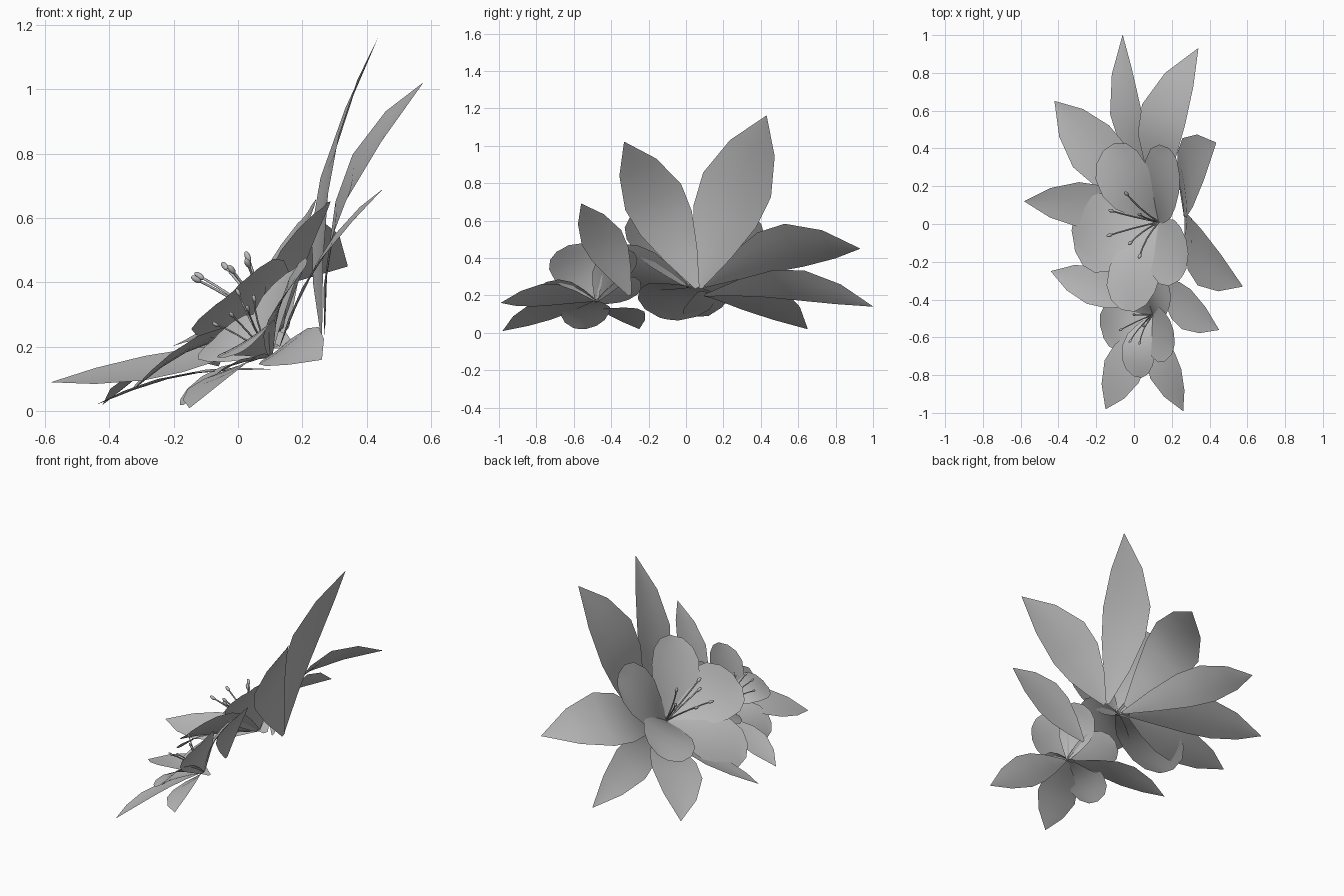
import bpy, bmesh, math
from mathutils import Vector

cube = bpy.data.objects.get("Cube")
if cube:
    bpy.data.objects.remove(cube, do_unlink=True)

mat = bpy.data.materials.new("plain_grey")
mat.use_nodes = True
GREY = (0.5, 0.5, 0.5, 1)
mat.diffuse_color = GREY
mat.node_tree.nodes["Principled BSDF"].inputs["Base Color"].default_value = GREY

# Outlines: (distance along the blade, share of full width)
LEAF = [(0, .08), (.2, .56), (.4, .92), (.58, 1), (.8, .66), (1, .01)]
PETAL = [(0, .1), (.18, .5), (.38, .87), (.58, 1), (.78, .94), (.92, .68), (1, .26)]


def finish(obj):
    obj.data.materials.append(mat)
    return obj


def smooth(mesh):
    for poly in mesh.polygons:
        poly.use_smooth = True


def blade(name, base, tip, facing, width, arch, cup, outline, cols=4):
    """Thin curved blade from base to tip; arch bows it, cup lifts its edges."""
    base, tip = Vector(base), Vector(tip)
    along = (tip - base).normalized()
    side = Vector(facing).cross(along).normalized()
    normal = along.cross(side)
    bm = bmesh.new()
    rows = []
    for t, share in outline:
        middle = base.lerp(tip, t) + normal * arch * math.sin(math.pi * t)
        row = []
        for i in range(cols + 1):
            s = 2 * i / cols - 1
            half = share * width / 2
            row.append(bm.verts.new(middle + side * s * half + normal * cup * s * s * half))
        rows.append(row)
    for low, high in zip(rows, rows[1:]):
        for i in range(cols):
            bm.faces.new((low[i + 1], low[i], high[i], high[i + 1]))
    bmesh.ops.recalc_face_normals(bm, faces=bm.faces)
    bm.normal_update()
    if sum(f.normal.dot(normal) for f in bm.faces) < 0:
        bmesh.ops.reverse_faces(bm, faces=bm.faces)
    mesh = bpy.data.meshes.new(name)
    bm.to_mesh(mesh)
    bm.free()
    smooth(mesh)
    obj = bpy.data.objects.new(name, mesh)
    bpy.context.collection.objects.link(obj)
    return finish(obj)


def stamen(name, base, tip, axis, size):
    """Curved thread with a flattened pollen head."""
    base, tip = Vector(base), Vector(tip)
    curve = bpy.data.curves.new(name + "_thread", "CURVE")
    curve.dimensions = "3D"
    curve.bevel_depth = size * .35
    curve.bevel_resolution = 1
    spline = curve.splines.new("POLY")
    spline.points.add(4)
    for i, point in enumerate(spline.points):
        t = i / 4
        bow = Vector(axis) * .02 * math.sin(math.pi * t)
        point.co = (*(base.lerp(tip, t) + bow), 1)
    thread = bpy.data.objects.new(name + "_thread", curve)
    bpy.context.collection.objects.link(thread)
    finish(thread)
    bpy.ops.mesh.primitive_uv_sphere_add(segments=8, ring_count=6, radius=size, location=tip)
    head = bpy.context.object
    head.name = name + "_head"
    head.scale = (.8, .8, 1.5)
    head.rotation_euler = (tip - base).to_track_quat("Z", "Y").to_euler()
    smooth(head.data)
    finish(head)


# Leaves: base, tip, facing, width, arch
leaves = {
    "back_leaf": ((.17, .1, .2), (-.06, 1, .14), (-.7, 0, .7), .23, .12),
    "back_left_leaf": ((.15, .1, .25), (.34, .93, .45), (-.7, 0, .7), .34, .14),
    "back_right_leaf": ((.12, .1, .2), (-.42, .65, .02), (-.55, .1, .8), .31, .08),
    "right_leaf": ((.1, .07, .22), (-.58, .12, .09), (-.2, -.3, .95), .25, -.02),
    "tall_back_leaf": ((.26, .07, .24), (.435, .43, 1.16), (-1, -.1, .15), .39, .07),
    "tall_front_leaf": ((.27, .06, .24), (.575, -.33, 1.02), (-.95, -.09, .32), .33, .1),
    "small_upper_leaf": ((.13, -.3, .2), (.45, -.56, .69), (-.85, 0, .5), .23, .04),
    "small_right_leaf": ((.1, -.42, .13), (-.44, -.25, .02), (-.2, 0, 1), .21, .035),
    "front_right_leaf": ((.09, -.5, .17), (-.15, -.98, .01), (-.5, -.2, .85), .23, .03),
    "front_left_leaf": ((.1, -.5, .17), (.26, -.99, .16), (-.5, -.3, .8), .21, .04),
}
for name, (base, tip, facing, width, arch) in leaves.items():
    blade(name, base, tip, facing, width, arch, .06, LEAF)

# Flowers: centre, axis, petals (tip, facing, width, arch), stamen tips, stamen size
flowers = {
    "large_flower": (
        (.13, .01, .25), (-.65, 0, .76),
        [((-.13, .41, .24), (-.4, -.3, .85), .33, .05),
         ((.21, .37, .61), (-.85, -.3, .3), .36, .03),
         ((-.32, -.09, .07), (-.65, 0, .76), .42, .05),
         ((.26, -.27, .63), (-.65, 0, .76), .32, .03),
         ((-.03, -.46, .36), (-.6, .1, .72), .36, .04)],
        [(-.04, .16, .45), (-.12, .07, .42), (-.13, -.06, .41), (.03, .05, .48),
         (-.02, -.1, .44), (.03, -.17, .46)], .012),
    "small_flower": (
        (.1, -.48, .17), (-.65, -.1, .75),
        [((-.17, -.57, .02), (-.65, -.1, .75), .26, .035),
         ((.02, -.81, .19), (-.55, -.2, .8), .21, .05),
         ((.21, -.66, .45), (-.65, -.2, .7), .28, .03),
         ((.17, -.3, .44), (-.65, -.1, .75), .23, .03),
         ((-.08, -.25, .22), (-.65, -.1, .75), .23, .03)],
        [(-.07, -.56, .27), (-.02, -.62, .3), (.03, -.63, .32), (0, -.48, .37),
         (.05, -.54, .35)], .008),
}
for name, (centre, axis, petals, tips, size) in flowers.items():
    for i, (tip, facing, width, arch) in enumerate(petals, 1):
        blade(f"{name}_petal_{i}", centre, tip, facing, width, arch, .08, PETAL, 6)
    for i, tip in enumerate(tips, 1):
        stamen(f"{name}_stamen_{i}", centre, tip, axis, size)
